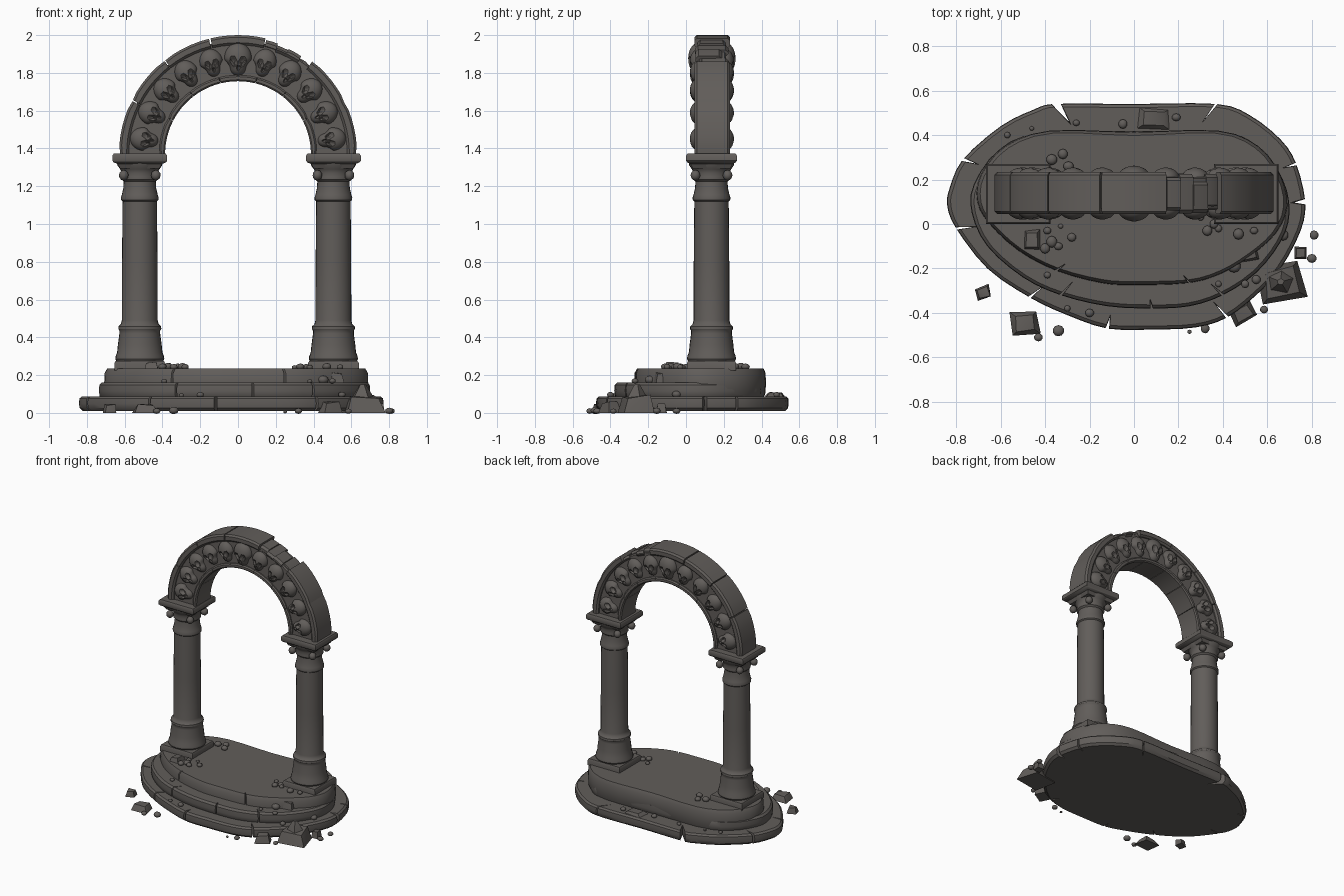
import bpy, bmesh, math, random
from mathutils import Vector, Matrix

if "Cube" in bpy.data.objects:
    bpy.data.objects.remove(bpy.data.objects["Cube"])

random.seed(4)
stone = bpy.data.materials.new("dark_stone")
stone.diffuse_color = (0.12, 0.11, 0.102, 1)
stone.use_nodes = True
stone.node_tree.nodes["Principled BSDF"].inputs["Base Color"].default_value = stone.diffuse_color
YC = 0.135          # depth centre of columns and arch
ARCH_Z = 1.37       # springing height of the arch


def finish(bm, name):
    bmesh.ops.recalc_face_normals(bm, faces=bm.faces)
    me = bpy.data.meshes.new(name)
    bm.to_mesh(me)
    bm.free()
    me.materials.append(stone)
    ob = bpy.data.objects.new(name, me)
    bpy.context.collection.objects.link(ob)
    return ob


def skin(rings, name, closed=False):
    """Join rings of points; cap the ends unless closed into a loop."""
    bm = bmesh.new()
    vs = [[bm.verts.new(p) for p in r] for r in rings]
    n = len(vs[0])
    pairs = list(zip(vs, vs[1:])) + ([(vs[-1], vs[0])] if closed else [])
    for a, b in pairs:
        for i in range(n):
            j = (i + 1) % n
            bm.faces.new((a[i], a[j], b[j], b[i]))
    if not closed:
        bm.faces.new(vs[0])
        bm.faces.new(vs[-1])
    return finish(bm, name)


def smooth_loop(pts, steps=3):
    out, n = [], len(pts)
    for i in range(n):
        a, b, c, d = (Vector(pts[(i + k) % n]) for k in (-1, 0, 1, 2))
        for s in range(steps):
            t = s / steps
            out.append(0.5 * (2 * b + (c - a) * t + (2 * a - 5 * b + 4 * c - d) * t * t
                              + (3 * b - a - 3 * c + d) * t ** 3))
    return out


def tier(name, pts, z0, z1, notches=(), edge=0.014):
    """Worn stone slab with rounded rim; each notch is (x, y, half width, depth)."""
    loop = smooth_loop(pts)
    cen = Vector((0, 0.05))
    for x, y, w, d in notches:
        i = min(range(len(loop)), key=lambda k: (loop[k] - Vector((x, y))).length)
        p, t = loop[i], (loop[(i + 1) % len(loop)] - loop[i - 1]).normalized()
        loop[i:i + 1] = [p - t * w, p + (cen - p).normalized() * d, p + t * w]
    h = z1 - z0
    prof = [(edge * 1.5, z0), (edge * 0.3, z0 + h * 0.2), (0, z0 + h * 0.5),
            (edge * 0.2, z1 - h * 0.15), (edge * 1.2, z1)]
    rings = []
    for inset, z in prof:
        rings.append([(*(p + (cen - p).normalized() * inset), z) for p in loop])
    skin(rings, name)


# stepped base
tier("base_lower_step",
     [(-.35, .54), (0, .54), (.37, .54), (.52, .49), (.66, .38), (.73, .27), (.77, .1),
      (.75, -.03), (.66, -.2), (.55, -.32), (.42, -.42), (.28, -.465), (.08, -.475),
      (-.12, -.47), (-.3, -.41), (-.47, -.33), (-.66, -.2), (-.8, -.02), (-.84, .08),
      (-.83, .16), (-.77, .29), (-.6, .44), (-.45, .515)], 0.01, 0.088,
     [(-.37, .54, .02, .1), (.37, .54, .006, .09), (.73, .27, .006, .05), (.77, .1, .012, .05),
      (.42, -.42, .006, .08), (-.12, -.47, .008, .05), (-.47, -.33, .006, .07),
      (-.8, -.02, .006, .08), (-.77, .29, .008, .06)])
tier("base_middle_step",
     [(-.38, .41), (.38, .41), (.56, .34), (.67, .2), (.7, .05), (.66, -.08), (.55, -.22),
      (.4, -.32), (.25, -.37), (.08, -.38), (-.12, -.37), (-.33, -.32), (-.5, -.24),
      (-.66, -.1), (-.73, .05), (-.72, .18), (-.6, .34)], 0.07, 0.162,
     [(.4, -.32, .005, .06), (-.33, -.32, .005, .07), (.08, -.38, .005, .03)])
tier("base_upper_step",
     [(-.38, .42), (0, .415), (.38, .42), (.56, .35), (.66, .22), (.69, .08), (.64, -.04),
      (.53, -.14), (.4, -.22), (.25, -.265), (0, -.275), (-.15, -.265), (-.35, -.21),
      (-.52, -.12), (-.65, 0), (-.705, .1), (-.69, .22), (-.58, .35)], 0.07, 0.236,
     [(.25, -.265, .005, .03), (-.35, -.21, .005, .04)])


def square_block(name, x, levels):
    """Square moulded block from (half x, half y, z) levels."""
    skin([[(x + sx * hx, YC + sy * hy, z) for sx, sy in ((-1, -1), (1, -1), (1, 1), (-1, 1))]
          for hx, hy, z in levels], name)


SHAFT = [(.122, .27), (.13, .285), (.128, .3), (.12, .32), (.116, .36), (.108, .42), (.108, .435),
         (.114, .445), (.113, .458), (.1, .47), (.095, .49), (.094, .8), (.091, 1.12), (.099, 1.127),
         (.1, 1.14), (.095, 1.155), (.087, 1.19), (.085, 1.225), (.096, 1.235), (.097, 1.25),
         (.094, 1.27), (.104, 1.29), (.118, 1.31), (.122, 1.33)]


def ball(name, loc, r, sub=3):
    bm = bmesh.new()
    bmesh.ops.create_icosphere(bm, subdivisions=sub, radius=1)
    bmesh.ops.transform(bm, matrix=Matrix.Translation(loc) @ Matrix.Diagonal((*r, 1)), verts=bm.verts)
    finish(bm, name)


# columns with plinth, turned shaft, corner knobs and square cap
for side, cx in (("left", -.52), ("right", .505)):
    square_block(side + "_plinth", cx, [(.135, .13, .225), (.135, .13, .262), (.128, .124, .275)])
    skin([[(cx + r * math.cos(a), YC + r * math.sin(a), z)
           for a in [k * math.tau / 28 for k in range(28)]] for r, z in SHAFT], side + "_column")
    square_block(side + "_cap", cx, [(.105, .1, 1.295), (.118, .112, 1.318), (.138, .128, 1.326),
                                     (.145, .134, 1.335), (.145, .134, 1.362), (.138, .128, 1.372)])
    for sx in (-1, 1):
        for sy in (-1, 1):
            ball(side + "_cap_knob", (cx + sx * .085, YC + sy * .085, 1.258), (.026, .026, .028), 2)


def arc_block(name, r0, r1, y0, y1, a0, a1, c=.008, rough=0):
    """Curved stone with chamfered section, swept from angle a0 to a1 in degrees."""
    n = max(2, int(abs(a1 - a0) / 4))
    sec = [(r0, y0 + c), (r0 + c, y0), (r1 - c, y0), (r1, y0 + c),
           (r1, y1 - c), (r1 - c, y1), (r0 + c, y1), (r0, y1 - c)]
    rings = []
    for i in range(n + 1):
        a = math.radians(a0 + (a1 - a0) * i / n)
        e = 0.006 if i in (0, n) else 0
        rings.append([((r - (e if r > (r0 + r1) / 2 else 0) + random.uniform(-rough, rough)) * math.cos(a),
                       y, ARCH_Z + r * math.sin(a)) for r, y in sec])
    skin(rings, name)


# arch: recessed core, inner lip, outer rim stones with a broken stretch
arc_block("arch_core", .40, .60, .064, .212, 0, 180)
for a0, a1 in ((0, 27), (27, 52), (52, 76), (76, 104), (104, 128), (128, 153), (153, 180)):
    arc_block("arch_inner_lip", .386, .418, .048, .228, a0 + .2, a1 - .2)
for a0, a1 in ((0, 26), (26, 51), (76.5, 103.5), (104.3, 128), (128.6, 153), (153.6, 180)):
    arc_block("arch_rim_stone", .578, .63, .045, .233, a0, a1, .012)
for a0, a1, r, y0, y1 in ((51, 57, .606, .07, .225), (57, 64, .618, .05, .19),
                          (64, 70, .612, .048, .225), (70, 76, .622, .06, .21)):
    arc_block("arch_broken_stone", .575, r, y0, y1, a0, a1, .015, .004)


# carved skulls on both faces
def skull(a, back, s):
    bm = bmesh.new()
    bmesh.ops.create_icosphere(bm, subdivisions=4, radius=1)
    for v in bm.verts:
        x, y, z = v.co
        taper = min(1, max(0, (-z - .1) / .35))
        v.co.x = x * (1 - .38 * taper)
        if z < -.3:                                   # squared jaw
            v.co.x *= 1 + .5 * (-z - .3)
            v.co.z = z * 1.12
        if y < 0:
            for ex, ez, r, d in ((-.36, -.2, .27, .42), (.36, -.2, .27, .42), (0, -.55, .15, .3)):
                q = math.hypot(x - ex, z - ez) / r
                if q < 1:
                    v.co.y += d * min(1, 2.2 * (1 - q))
    t = math.pi / 2 - math.radians(a)
    loc = (.507 * math.cos(math.radians(a)), .208 if back else .066,
           ARCH_Z + .507 * math.sin(math.radians(a)))
    m = (Matrix.Translation(loc) @ Matrix.Rotation(t, 4, 'Y')
         @ Matrix.Rotation(math.pi if back else 0, 4, 'Z') @ Matrix.Diagonal((.061 * s, .046 * s, .07 * s, 1)))
    bmesh.ops.transform(bm, matrix=m, verts=bm.verts)
    finish(bm, "carved_skull")


for k in range(11):
    for back in (False, True):
        skull(9 + 16.2 * k, back, 1.18 if k == 5 else 1.0)


def rock(x, y, z, sx, sy, sz, turn=0.0):
    """Angular chunk: hull of a jittered box resting on height z."""
    bm = bmesh.new()
    for i in (-1, 1):
        for j in (-1, 1):
            for k in (0, 1):
                f = (.72 if k else 1) * random.uniform(.8, 1.08)
                bm.verts.new((i * sx * f, j * sy * f, k * sz * random.uniform(.75, 1)))
    bmesh.ops.convex_hull(bm, input=bm.verts)
    bmesh.ops.transform(bm, matrix=Matrix.Translation((x, y, z)) @ Matrix.Rotation(turn, 4, 'Z'), verts=bm.verts)
    finish(bm, "fallen_stone")


# fallen chunks
for r in ((-.68, -.31, 0, .035, .03, .05, .3), (-.49, -.445, 0, .065, .055, .05, .1),
          (.49, -.4, 0, .055, .04, .06, .5), (.66, -.26, 0, .1, .085, .1, .2),
          (.75, -.13, 0, .03, .03, .05, 0), (.09, .475, .085, .075, .05, .025, -.05),
          (-.46, -.07, .232, .036, .045, .04, 0), (.52, -.13, .155, .04, .04, .06, .2)):
    rock(*r)
skin([[(.66 + .085 * math.cos(a) * f, -.26 + .075 * math.sin(a) * f, z)
       for a in (.3, 1.5, 2.7, 3.9, 5.2)] for f, z in ((1, .02), (.75, .08), (.2, .15))], "fallen_peak")

# pebbles grouped by the height they rest on
PEBBLES = {0.0: [(-.43, -.51, .02), (-.34, -.48, .026), (.25, -.485, .01), (.32, -.47, .02),
                 (.585, -.385, .018), (.81, -.05, .02), (.8, -.155, .022)],
           .086: [(-.05, .45, .02), (.19, .48, .02), (-.26, .455, .016), (-.57, .4, .014),
                  (-.46, .43, .01), (.67, -.05, .025), (.55, -.25, .02), (-.2, -.4, .02), (-.3, -.38, .014)],
           .16: [(.45, -.19, .03), (.43, -.13, .022), (.5, -.27, .018), (-.39, -.23, .016), (.38, -.27, .014)],
           .234: [(-.4, -.11, .022), (-.37, -.08, .024), (-.34, -.1, .02), (-.28, -.06, .02),
                  (-.33, -.01, .012), (-.39, -.03, .018), (-.37, .29, .025), (-.32, .315, .022),
                  (-.295, .26, .024), (.33, -.03, .022), (.36, .0, .02), (.38, -.02, .016),
                  (.47, -.045, .024), (.54, -.03, .018), (.3, .03, .015)]}
for z, group in PEBBLES.items():
    for x, y, r in group:
        ball("pebble", (x, y, z + r * .5), (r, r * random.uniform(.85, 1.1), r * .75), 2)

# smooth shading with crisp edges
for ob in bpy.context.collection.objects:
    ob.select_set(True)
    bpy.context.view_layer.objects.active = ob
bpy.ops.object.shade_smooth_by_angle(angle=math.radians(35))
